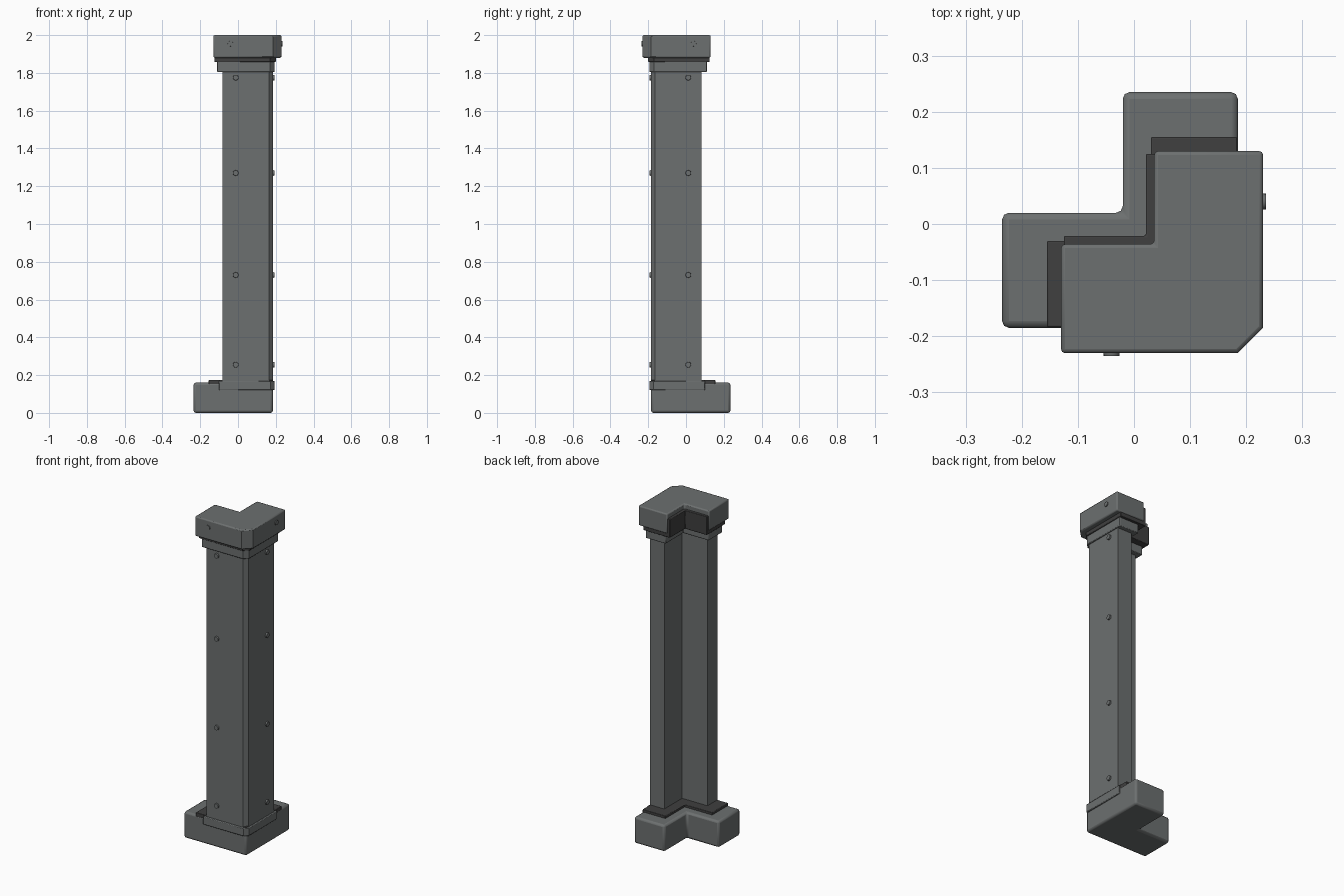
import bpy, bmesh, math
from mathutils import Matrix

cube = bpy.data.objects.get("Cube")
if cube:
    bpy.data.objects.remove(cube, do_unlink=True)


def make_material(name, rgb):
    mat = bpy.data.materials.new(name)
    mat.use_nodes = True
    mat.diffuse_color = (*rgb, 1)
    mat.node_tree.nodes["Principled BSDF"].inputs["Base Color"].default_value = (*rgb, 1)
    return mat


grey = make_material("stone grey", (0.15, 0.16, 0.16))
dark = make_material("dark grey", (0.05, 0.05, 0.05))


def finish(name, bm, mat, bevel=0.0):
    bmesh.ops.recalc_face_normals(bm, faces=bm.faces)
    mesh = bpy.data.meshes.new(name)
    bm.to_mesh(mesh)
    bm.free()
    mesh.materials.append(mat)
    obj = bpy.data.objects.new(name, mesh)
    bpy.context.collection.objects.link(obj)
    if bevel:
        mod = obj.modifiers.new("rounded edges", "BEVEL")
        mod.width, mod.segments = bevel, 2
        mod.limit_method = "ANGLE"
        mod.angle_limit = math.radians(50)
    bpy.ops.object.select_all(action="DESELECT")
    obj.select_set(True)
    bpy.context.view_layer.objects.active = obj
    bpy.ops.object.shade_smooth_by_angle(angle=math.radians(35))
    return obj


def corner_block(name, outer, end, notch, z0, z1, mat, chamfer=0.0, bevel=0.0):
    """L-shaped prism, symmetric across the diagonal, notched at the back right."""
    half = [(end, -outer), (outer - chamfer, -outer)]
    if not chamfer:
        half[1:] = []
    middle = [] if chamfer else [(outer, -outer)]
    mirrored = [(-y, -x) for x, y in reversed(half)]
    outline = half + middle + mirrored + [(notch, -end), (notch, -notch), (end, -notch)]
    bm = bmesh.new()
    face = bm.faces.new([bm.verts.new((x, y, z0)) for x, y in outline])
    top = bmesh.ops.extrude_face_region(bm, geom=[face])["geom"]
    bmesh.ops.translate(bm, vec=(0, 0, z1 - z0),
                        verts=[v for v in top if isinstance(v, bmesh.types.BMVert)])
    return finish(name, bm, mat, bevel)


# Foot, with its collar and dark gasket
corner_block("base", 0.185, -0.235, -0.02, 0, 0.16, grey, bevel=0.012)
corner_block("base_collar", 0.194, -0.10, 0.06, 0.12, 0.17, grey, chamfer=0.022, bevel=0.004)
corner_block("base_gasket", 0.184, -0.155, 0.03, 0.15, 0.175, dark, bevel=0.003)

# Long shaft
corner_block("shaft", 0.185, -0.083, 0.088, 0.15, 1.84, grey, chamfer=0.022)

# Head: collar, dark liner and cap
corner_block("top_collar", 0.194, -0.11, 0.06, 1.805, 1.89, grey, chamfer=0.025, bevel=0.004)
corner_block("cap_liner", 0.2, -0.125, 0.021, 1.857, 1.97, dark, chamfer=0.03, bevel=0.003)
corner_block("cap", 0.23, -0.13, 0.036, 1.88, 2.0, grey, chamfer=0.045, bevel=0.007)


def rivet_pair(name, along, z, surface, proud):
    """One rivet on the front and its mirror on the left side."""
    for side in ("front", "left"):
        bm = bmesh.new()
        bmesh.ops.create_cone(bm, cap_ends=True, segments=16, radius1=0.016,
                              radius2=0.014, depth=0.02)
        if side == "front":
            turn = Matrix.Rotation(math.pi / 2, 4, "X")
            place = (along, -(surface + proud - 0.01), z)
        else:
            turn = Matrix.Rotation(math.pi / 2, 4, "Y")
            place = (surface + proud - 0.01, -along, z)
        bmesh.ops.transform(bm, matrix=Matrix.Translation(place) @ turn, verts=bm.verts)
        finish(f"{name}_{side}", bm, grey)


# Rivets down the shaft and on the cap
for i, height in enumerate((0.255, 0.73, 1.27, 1.775)):
    rivet_pair(f"shaft_rivet_{i + 1}", -0.012, height, 0.185, 0.009)
rivet_pair("cap_rivet", -0.04, 1.955, 0.23, 0.005)
